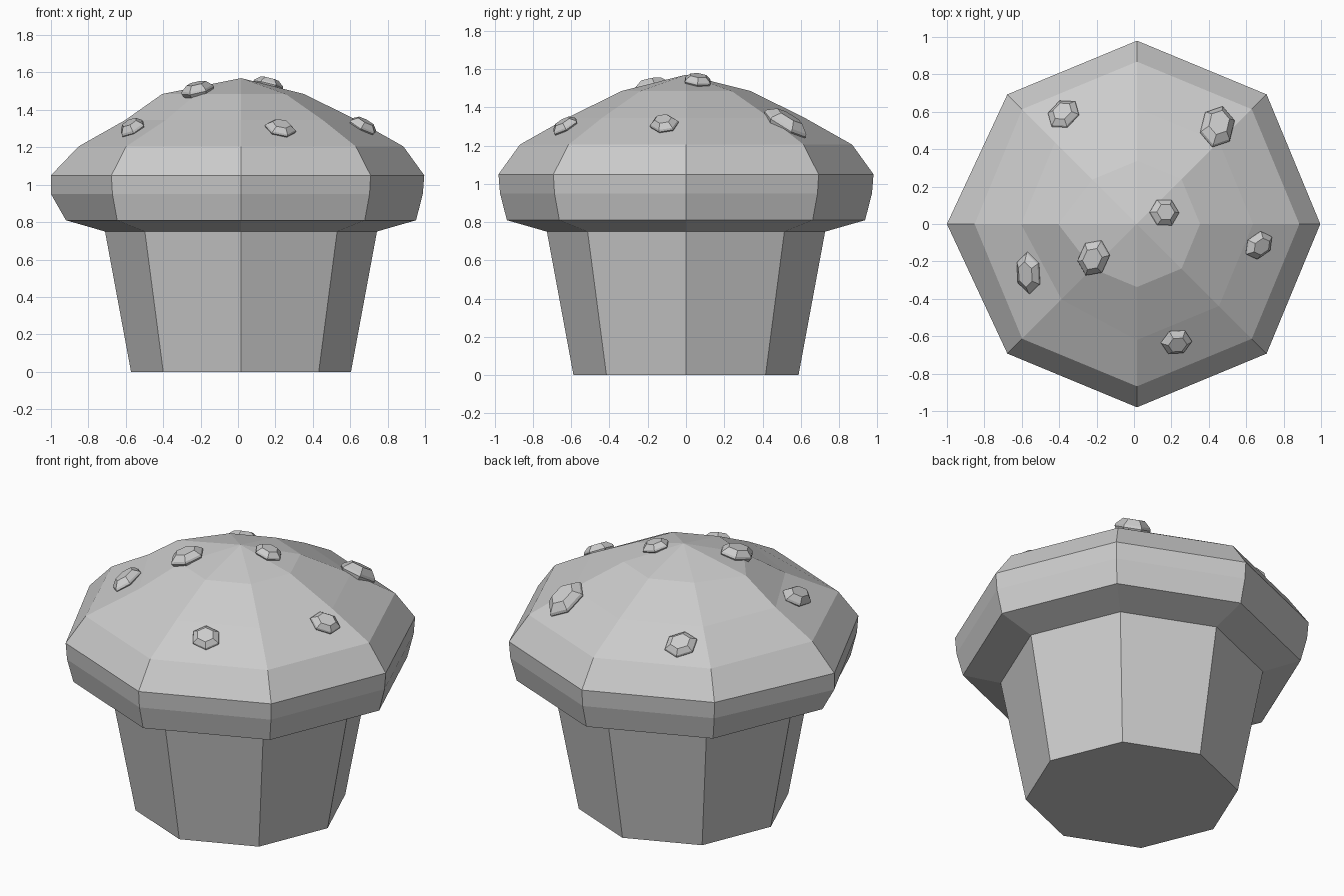
import bpy, bmesh
from math import cos, sin, pi, radians
from mathutils import Vector, Matrix
from mathutils.bvhtree import BVHTree

cube = bpy.data.objects.get("Cube")
if cube:
    bpy.data.objects.remove(cube, do_unlink=True)

SIDES = 8
CENTRE_X = 0.016

grey = bpy.data.materials.new("plain_grey")
grey.use_nodes = True
grey.diffuse_color = (0.6, 0.6, 0.6, 1)
grey.node_tree.nodes["Principled BSDF"].inputs["Base Color"].default_value = (0.6, 0.6, 0.6, 1)


def finish(bm, name):
    """Turn a bmesh into a flat-shaded object."""
    bmesh.ops.recalc_face_normals(bm, faces=bm.faces)
    mesh = bpy.data.meshes.new(name)
    bm.to_mesh(mesh)
    mesh.materials.append(grey)
    obj = bpy.data.objects.new(name, mesh)
    bpy.context.collection.objects.link(obj)
    return obj


def loft(profile, sides, nudge=None):
    """Stack rings of (radius, height); nudge scales single ring points."""
    bm = bmesh.new()
    rings = []
    for level, (radius, z) in enumerate(profile):
        ring = []
        for i in range(sides):
            r = radius * (nudge or {}).get((level, i), 1)
            a = 2 * pi * i / sides
            ring.append(bm.verts.new((r * cos(a), r * sin(a), z)))
        rings.append(ring)
    for low, high in zip(rings, rings[1:]):
        for i in range(sides):
            j = (i + 1) % sides
            bm.faces.new((low[i], low[j], high[j], high[i]))
    bm.faces.new(rings[0])
    return bm, rings[-1]


# Tapered paper cup
cup, _ = loft([(0.588, 0), (0.727, 0.75)], SIDES)
bmesh.ops.translate(cup, verts=cup.verts, vec=(CENTRE_X, 0, 0))
finish(cup, "cup")
cup.free()

# Domed cake top, slightly uneven on its right side
dome_profile = [(0.727, 0.75), (0.936, 0.81), (0.972, 0.95), (0.98, 1.05),
                (0.868, 1.205), (0.62, 1.345), (0.337, 1.485)]
uneven = {(2, 4): 1.045, (3, 4): 1.037, (5, 5): 0.92, (6, 4): 1.25}
dome, last = loft(dome_profile, SIDES, uneven)
apex = dome.verts.new((0, 0, 1.57))
for i in range(SIDES):
    dome.faces.new((last[i], last[(i + 1) % SIDES], apex))
bmesh.ops.translate(dome, verts=dome.verts, vec=(CENTRE_X, 0, 0))
bmesh.ops.recalc_face_normals(dome, faces=dome.faces)
surface = BVHTree.FromBMesh(dome)
finish(dome, "cake_top")
dome.free()

# Faceted chips resting on the dome: x, y, length, width, turn, thickness
chips = [
    (-0.375, 0.583, 0.095, 0.083, 50, 0.035),
    (0.444, 0.515, 0.13, 0.095, 75, 0.05),
    (0.16, 0.06, 0.082, 0.078, 0, 0.033),
    (0.663, -0.112, 0.088, 0.072, 30, 0.035),
    (0.225, -0.627, 0.085, 0.078, 0, 0.033),
    (-0.214, -0.18, 0.105, 0.085, 65, 0.04),
    (-0.56, -0.26, 0.115, 0.075, 90, 0.04),
]
for n, (x, y, length, width, turn, thick) in enumerate(chips, 1):
    hit, normal, _, _ = surface.ray_cast(Vector((x, y, 3)), Vector((0, 0, -1)))
    chip, top = loft([(0.75, -1), (1, 0), (0.95, 0.3), (0.6, 1)], 6)
    chip.faces.new(top)
    tilt = Vector((0, 0, 1)).rotation_difference(normal).to_matrix().to_4x4()
    place = (Matrix.Translation(hit + normal * 0.008) @ tilt
             @ Matrix.Rotation(radians(turn), 4, "Z")
             @ Matrix.Diagonal((length, width, thick, 1)))
    bmesh.ops.transform(chip, matrix=place, verts=chip.verts)
    finish(chip, f"chip_{n}")
    chip.free()
